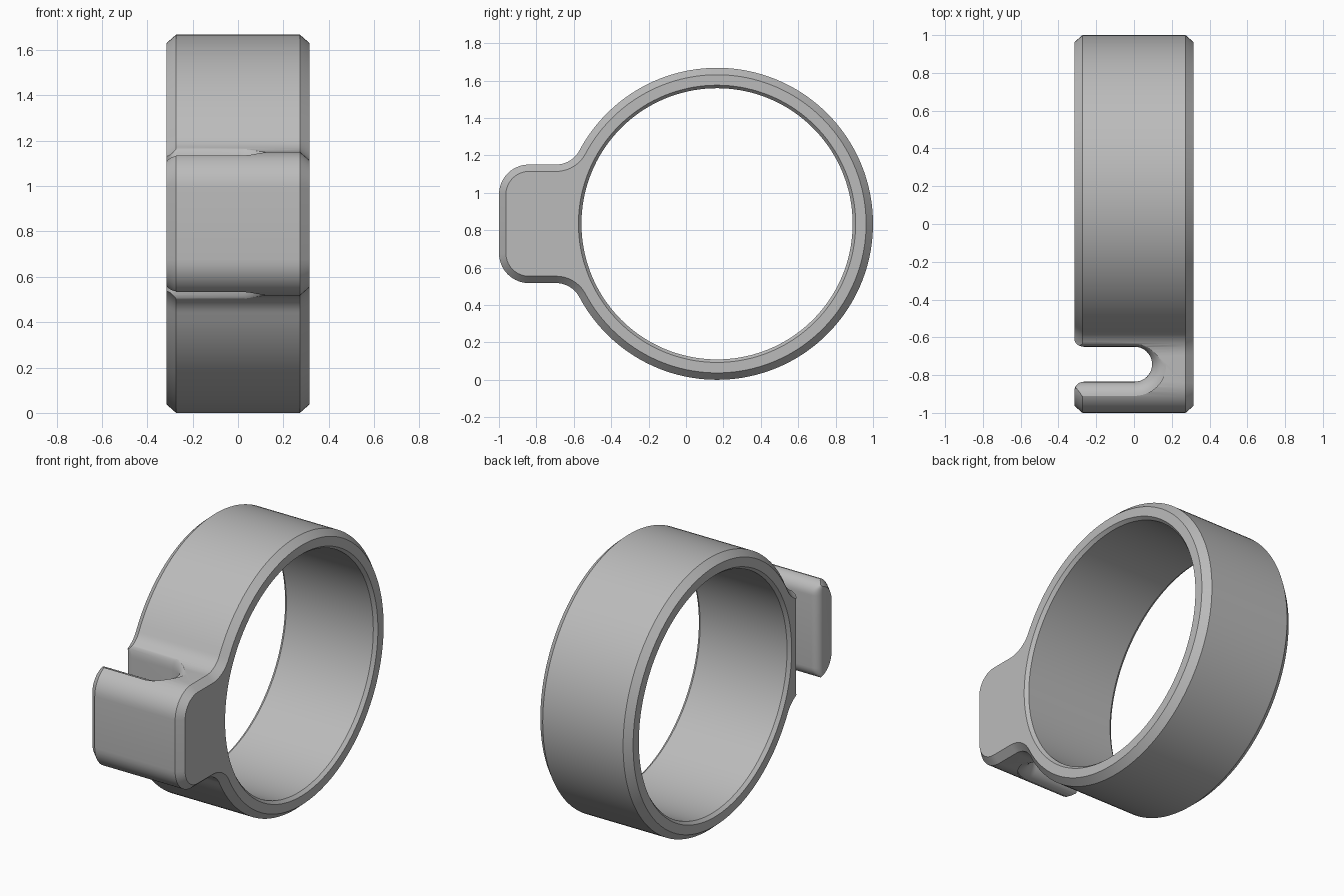
import bpy, bmesh, math

if "Cube" in bpy.data.objects:
    bpy.data.objects.remove(bpy.data.objects["Cube"], do_unlink=True)

HALF = 0.315          # half width of the band
MID = 0.834           # height of the ring axis
CY, R = 0.166, 0.834  # ring axis position and outer radius
H = 0.317             # half height of the front block
CORNER, BLEND = 0.16, 0.141

grey = bpy.data.materials.new("satin grey")
grey.use_nodes = True
grey.diffuse_color = (0.5, 0.5, 0.5, 1)
grey.node_tree.nodes["Principled BSDF"].inputs["Base Color"].default_value = (0.5, 0.5, 0.5, 1)


def arc(cx, cy, r, a, b, n):
    return [(cx + r * math.cos(a + (b - a) * i / n), cy + r * math.sin(a + (b - a) * i / n))
            for i in range(n + 1)]


def loft(name, loops):
    """Skin a list of equal closed loops and cap both ends."""
    bm = bmesh.new()
    rings = [[bm.verts.new(p) for p in loop] for loop in loops]
    n = len(rings[0])
    for a, b in zip(rings, rings[1:]):
        for i in range(n):
            j = (i + 1) % n
            bm.faces.new((a[i], a[j], b[j], b[i]))
    bm.faces.new(rings[0][::-1])
    bm.faces.new(rings[-1])
    bmesh.ops.recalc_face_normals(bm, faces=bm.faces)
    mesh = bpy.data.meshes.new(name)
    bm.to_mesh(mesh)
    bm.free()
    mesh.materials.append(grey)
    obj = bpy.data.objects.new(name, mesh)
    bpy.context.collection.objects.link(obj)
    return obj


def outline(x, inset):
    """Side outline of ring and block, shrunk by inset."""
    fz = H + BLEND
    fy = CY - math.sqrt((R + BLEND) ** 2 - fz ** 2)
    t = math.atan2(fz, fy - CY)
    half = arc(-1 + CORNER, H - CORNER, CORNER - inset, math.pi, math.pi / 2, 10)
    half += arc(fy, fz, BLEND + inset, -math.pi / 2, t - math.pi, 10)
    half += arc(CY, 0, R - inset, t, 0, 64)[1:]
    full = half + [(y, -z) for y, z in half[-2::-1]]
    return [(x, y, MID + z) for y, z in full]


# Clamp band: ring and block in one chamfered body
band = loft("clamp_band", [outline(-HALF, 0.037), outline(-HALF + 0.042, 0),
                           outline(HALF - 0.042, 0), outline(HALF, 0.037)])

# Bore cutter with a small chamfer at both ends
bore = loft("bore_cutter", [[(x, y, MID + z) for y, z in arc(CY, 0, r, 0, 2 * math.pi, 144)[:-1]]
                            for x, r in ((-0.4, 0.745 + 0.065), (-0.295, 0.725),
                                         (0.295, 0.725), (0.4, 0.745 + 0.065))])

# Slot cutter: round end, rounded mouth, flared where it leaves the block
SLOT_Y, SLOT_W, FLARE = -0.7425, 0.0925, 0.075


def slot_loop(grow, z, tilt):
    w, k = SLOT_W + grow, max(0.05 - grow, 0.004)
    side = [(-0.5, w + k)] + arc(-HALF - 0.001 + k, w + k, k, math.pi, 1.5 * math.pi, 8)
    pts = side + arc(0.003, 0, w, math.pi / 2, -math.pi / 2, 28)
    pts += [(x, -y) for x, y in side[::-1]]
    loop = []
    for x, y in pts:
        s = max(-1, min(1, y / w))
        if y > 0:                       # gentler flare on the ring side
            y -= 0.65 * grow * s
        loop.append((x, SLOT_Y + y, MID + z + tilt * s * math.copysign(1, z)))
    return loop


top = [(0, H - FLARE, 0.02)]
for i in range(1, 9):
    t = math.pi / 2 * i / 8
    top.append((FLARE * (1 - math.cos(t)), H - FLARE + FLARE * math.sin(t), 0.02))
top.append((FLARE, H + 0.3, 0))
levels = [(g, -z, s) for g, z, s in top[::-1]] + top
slot = loft("slot_cutter", [slot_loop(*level) for level in levels])

# Cut both openings, then drop the cutters
bpy.context.view_layer.objects.active = band
for cutter in (bore, slot):
    cutter.hide_render = True
    mod = band.modifiers.new(cutter.name, 'BOOLEAN')
    mod.operation, mod.solver, mod.object = 'DIFFERENCE', 'EXACT', cutter
    bpy.ops.object.modifier_apply(modifier=mod.name)
    bpy.data.objects.remove(cutter, do_unlink=True)

bpy.ops.object.select_all(action='DESELECT')
band.select_set(True)
bpy.ops.object.shade_smooth_by_angle(angle=math.radians(30))
